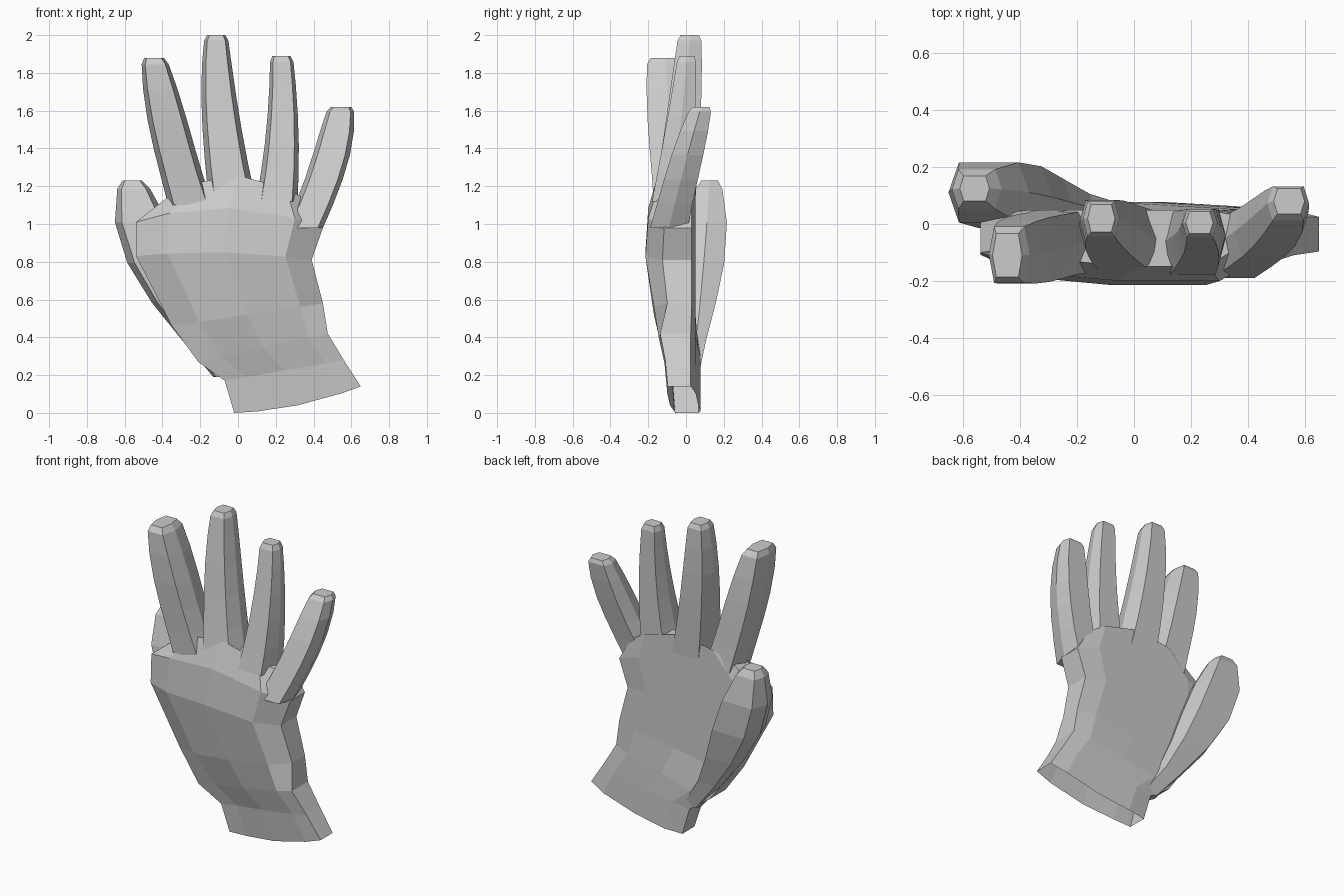
import bpy, bmesh
from mathutils import Vector

if "Cube" in bpy.data.objects:
    bpy.data.objects.remove(bpy.data.objects["Cube"])


def loft(name, rings, open_start=False):
    """Skin a mesh through rings of equal point count and cap its ends."""
    bm = bmesh.new()
    vs = [[bm.verts.new(p) for p in ring] for ring in rings]
    n = len(vs[0])
    for a, b in zip(vs, vs[1:]):
        for i in range(n):
            j = (i + 1) % n
            bm.faces.new((a[i], a[j], b[j], b[i]))
    start = bm.faces.new(vs[0][::-1])
    bm.faces.new(vs[-1])
    bmesh.ops.recalc_face_normals(bm, faces=bm.faces)
    if open_start:
        bmesh.ops.delete(bm, geom=[start], context='FACES_ONLY')
    me = bpy.data.meshes.new(name)
    bm.to_mesh(me)
    bm.free()
    ob = bpy.data.objects.new(name, me)
    bpy.context.collection.objects.link(ob)
    return ob


def palm_ring(lx, lz, rx, rz, front, arch):
    """Ten-sided section from left edge to right edge, arched in the middle."""
    cuff = front > -.14

    def pt(t, y):
        skew = (.5 - t) * .04 if cuff else 0
        return (lx + (rx - lx) * t, y + skew, lz + (rz - lz) * t + arch * (1 - (2 * t - 1) ** 2))
    back = .065 if cuff else .05
    left, right = (.9, .9) if cuff else (.5, .58)
    ts = (0, .18, .5, .85, 1)
    fr = [pt(t, front * f) for t, f in zip(ts, (left, .87, 1, 1, right))]
    bk = [pt(t, back - (.02 if t in (0, 1) else 0)) for t in reversed(ts)]
    return fr + bk


def digit(name, base, mid, tip, width, depth, bulge, steps=5):
    """Six-sided tapering digit along a curve through base, mid and tip."""
    base, mid, tip = Vector(base), Vector(mid), Vector(tip)
    rings = []
    for t in [k / steps for k in range(steps)] + [.96, 1]:
        c = base * (1 - t) * (1 - 2 * t) + mid * 4 * t * (1 - t) + tip * t * (2 * t - 1)
        swell = bulge * 6.75 * t * t * (1 - t)
        blunt = .8 if t == 1 else 1
        hx = (width[0] + (width[1] - width[0]) * t + swell) * blunt
        hy = (depth[0] + (depth[1] - depth[0]) * t + swell * .7) * blunt
        corners = [(-1, 0), (-.74, -1), (.74, -1), (1, 0), (.74, 1), (-.74, 1)]
        rings.append([c + Vector((hx * a, hy * b, 0)) for a, b in corners])
    loft(name, rings)


# palm and flared open cuff: left x, z, right x, z, front depth, arch
loft("palm", [palm_ring(*r) for r in [
    (-.02, .00, .65, .14, -.085, -.03),
    (-.07, .17, .56, .28, -.10, 0),
    (-.21, .27, .475, .42, -.13, 0),
    (-.35, .46, .45, .58, -.17, 0),
    (-.54, .83, .39, .81, -.215, .03),
    (-.54, 1.01, .45, .98, -.20, .09),
    (-.35, 1.16, .36, 1.13, -.15, .11),
]], open_start=True)

# four fingers and the thumb behind the palm
digit("index_finger", (-.25, -.06, 1.1), (-.355, -.085, 1.47), (-.445, -.11, 1.88),
      (.12, .065), (.11, .095), .018)
digit("middle_finger", (-.03, -.06, 1.13), (-.095, -.01, 1.6), (-.115, .02, 2.0),
      (.125, .06), (.11, .06), .006)
digit("ring_finger", (.205, -.07, 1.12), (.235, -.03, 1.5), (.23, .005, 1.89),
      (.11, .06), (.11, .048), 0)
digit("little_finger", (.345, -.09, .98), (.475, -.01, 1.3), (.545, .08, 1.62),
      (.105, .068), (.10, .055), .016)
digit("thumb", (-.07, .03, .19), (-.39, .085, .69), (-.56, .125, 1.23),
      (.06, .065), (.035, .055), .09)
